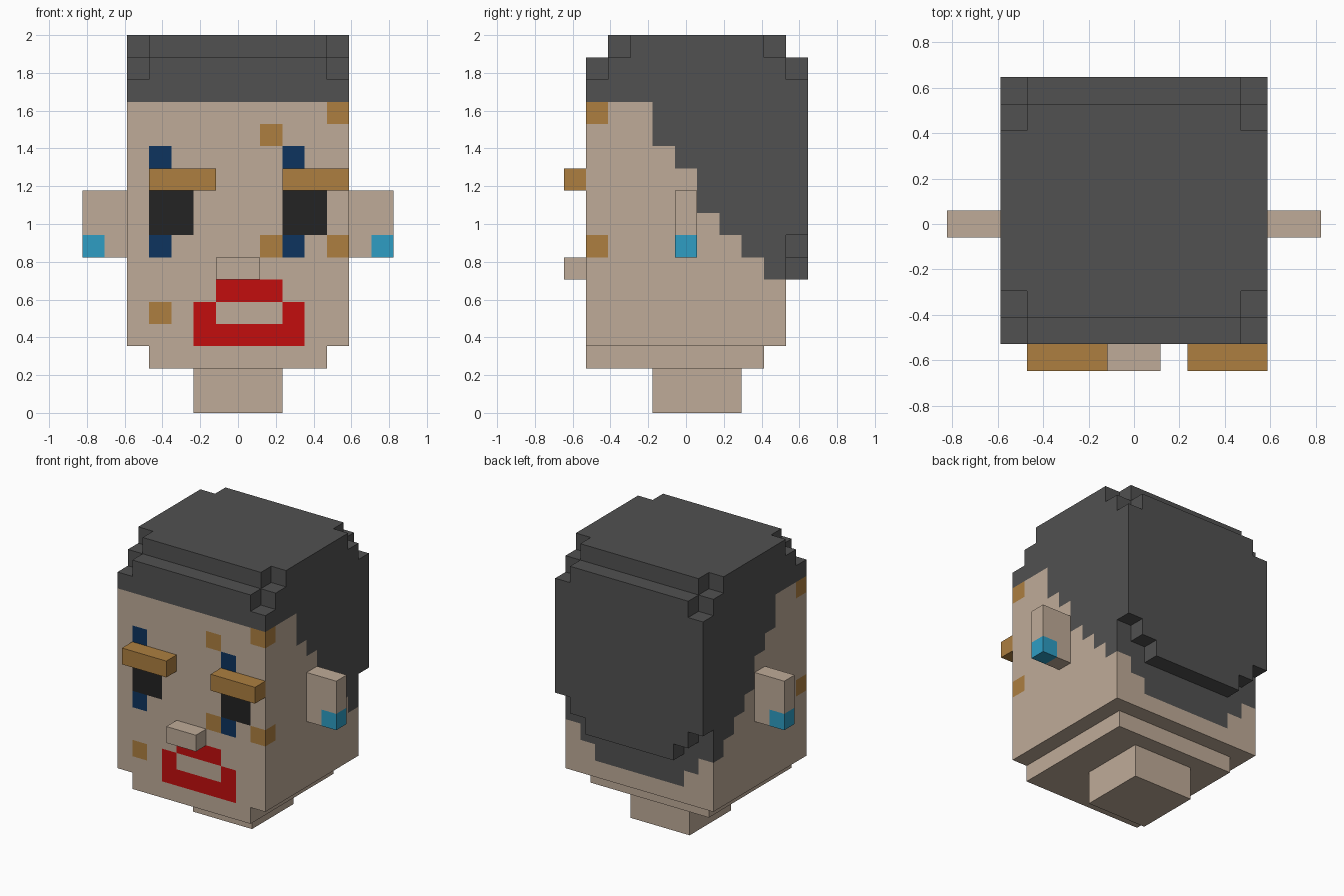
import bpy
import bmesh
from mathutils import Vector

U = 2 / 17  # one block

cube = bpy.data.objects.get("Cube")
if cube:
    bpy.data.objects.remove(cube, do_unlink=True)


def linear(c):
    return c / 12.92 if c <= 0.04045 else ((c + 0.055) / 1.055) ** 2.4


def material(name, hex_code):
    rgba = [linear(b / 255) for b in bytes.fromhex(hex_code)] + [1]
    m = bpy.data.materials.new(name)
    m.use_nodes = True
    m.diffuse_color = rgba
    m.node_tree.nodes["Principled BSDF"].inputs["Base Color"].default_value = rgba
    return m


MATS = {
    "skin": material("skin", "BFAB98"),
    "hair": material("dark_grey_hair", "515151"),
    "tan": material("tan", "AD7F40"),
    "black": material("eye_black", "232323"),
    "navy": material("navy", "0D345F"),
    "red": material("red", "C20D0D"),
    "cyan": material("cyan", "2E9DC4"),
}


def blocks(name, lo, hi, paint, solid=lambda c: True):
    """Outer skin of a block shape; solid() keeps blocks, paint() colours faces."""
    lo = Vector(lo)
    size = Vector(hi) - lo
    half = Vector((0.5, 0.5, 0.5))
    cells = set()
    for i in range(round(size.x)):
        for j in range(round(size.y)):
            for k in range(round(size.z)):
                if solid(lo + Vector((i, j, k)) + half):
                    cells.add((i, j, k))
    colours = paint if callable(paint) else (lambda c, n: paint)
    bm = bmesh.new()
    used = []
    for cell in sorted(cells):
        centre = lo + Vector(cell) + half
        for axis in range(3):
            for sign in (-1, 1):
                n = Vector((0, 0, 0))
                n[axis] = sign
                if tuple(round(a + b) for a, b in zip(cell, n)) in cells:
                    continue
                a, b = Vector((0, 0, 0)), Vector((0, 0, 0))
                a[(axis + 1) % 3] = 0.5
                b[(axis + 2) % 3] = 0.5 * sign
                mid = centre + n * 0.5
                quad = [mid - a - b, mid + a - b, mid + a + b, mid - a + b]
                face = bm.faces.new([bm.verts.new(p * U) for p in quad])
                colour = colours(centre, n)
                if colour not in used:
                    used.append(colour)
                face.material_index = used.index(colour)
    bmesh.ops.remove_doubles(bm, verts=bm.verts, dist=U / 100)
    finish(name, bm, used)


def box(name, lo, hi, colour):
    lo, hi = Vector(lo), Vector(hi)
    bm = bmesh.new()
    bmesh.ops.create_cube(bm, size=1)
    for v in bm.verts:
        v.co = ((lo + hi) / 2 + v.co * (hi - lo)) * U
    finish(name, bm, [colour])


def finish(name, bm, colours):
    mesh = bpy.data.meshes.new(name)
    bm.to_mesh(mesh)
    bm.free()
    for c in colours:
        mesh.materials.append(MATS[c])
    bpy.context.collection.objects.link(bpy.data.objects.new(name, mesh))


# Face markings: x range, z range, colour
FACE = [
    (-4, -2, 8, 10, "black"), (2, 4, 8, 10, "black"),
    (-4, -3, 11, 12, "navy"), (2, 3, 11, 12, "navy"),
    (-4, -3, 7, 8, "navy"), (2, 3, 7, 8, "navy"),
    (1, 2, 12, 13, "tan"), (4, 5, 13, 14, "tan"),
    (1, 2, 7, 8, "tan"), (4, 5, 7, 8, "tan"), (-4, -3, 4, 5, "tan"),
    (-1, 2, 5, 6, "red"), (-1, 2, 4, 5, "skin"), (-2, 3, 3, 5, "red"),
]
# Hairline on the sides, from front to back
HAIRLINE = [14, 14, 14, 12, 11, 9, 8, 7, 6]


def head_paint(c, n):
    if n.y < 0:
        for x0, x1, z0, z1, colour in FACE:
            if x0 < c.x < x1 and z0 < c.z < z1:
                return colour
    elif n.y > 0:
        x = abs(c.x)
        nape = 4 if x < 3 else 5 if x < 4 else 6
        return "hair" if c.z > nape else "skin"
    elif n.x:
        if c.z > HAIRLINE[round(c.y) + 4]:
            return "hair"
        if c.y < -3.5 and (c.z > 13 or 7 < c.z < 8):
            return "tan"
    return "skin"


def cap_solid(c):
    corner = abs(c.x) > 4
    if c.z > 16:
        return c.y > -3.5 and not (corner and (c.y < -2.5 or c.y > 3.5))
    return not (c.z > 15 and corner and c.y < -3.5)


def back_solid(c):
    x = abs(c.x)
    if c.z < 7:
        return x < 3
    return x < 4 if c.z < 8 or c.z > 15 else True


# Neck, jaw and head
box("neck", (-2, -1.5, 0), (2, 2.5, 2), "skin")
box("jaw", (-4, -4.5, 2), (4, 3.5, 3), "skin")
blocks("head", (-5, -4.5, 3), (5, 4.5, 14), head_paint)

# Hair with stepped corners
blocks("hair_cap", (-5, -4.5, 14), (5, 4.5, 17), "hair", cap_solid)
blocks("hair_back", (-5, 4.5, 6), (5, 5.5, 16), "hair", back_solid)

# Nose and brows
box("nose", (-1, -5.5, 6), (1, -4.5, 7), "skin")
box("right_brow", (-4, -5.5, 10), (-1, -4.5, 11), "tan")
box("left_brow", (2, -5.5, 10), (5, -4.5, 11), "tan")

# Ears with earrings on the outer lower block
for side, x in (("right", -7), ("left", 5)):
    blocks(side + "_ear", (x, -0.5, 7), (x + 2, 0.5, 10),
           lambda c, n: "cyan" if abs(c.x) > 6 and c.z < 8 else "skin")
